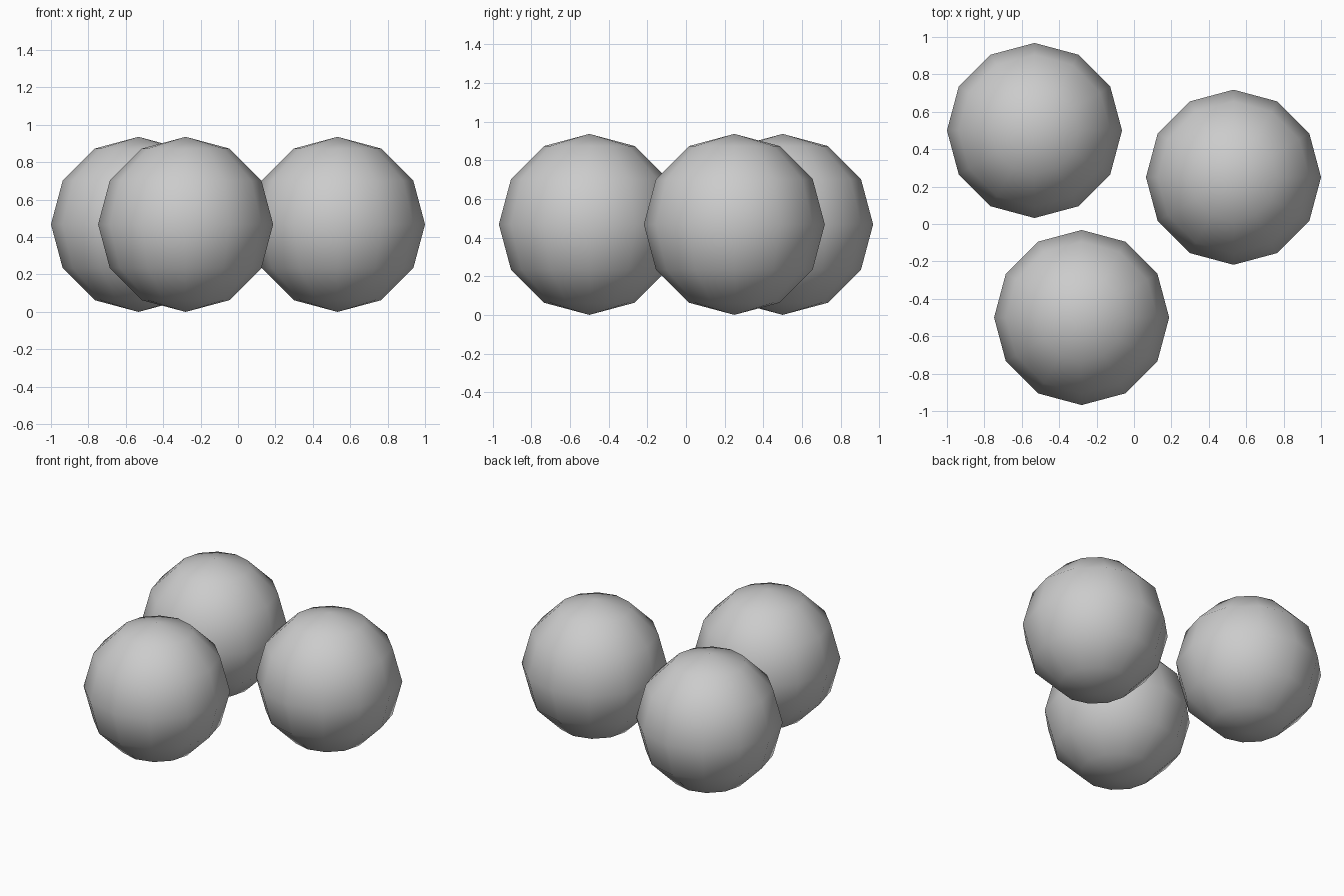
import bpy

cube = bpy.data.objects.get("Cube")
if cube:
    bpy.data.objects.remove(cube, do_unlink=True)

RADIUS = 0.468

# One plain grey for everything
grey = bpy.data.materials.new("plain_grey")
grey.use_nodes = True
colour = (0.6, 0.6, 0.6, 1.0)
grey.diffuse_color = colour
grey.node_tree.nodes["Principled BSDF"].inputs["Base Color"].default_value = colour


def add_ball(name, x, y):
    """Low-poly smooth ball resting on the ground."""
    bpy.ops.mesh.primitive_uv_sphere_add(
        segments=12, ring_count=6, radius=RADIUS, location=(x, y, RADIUS))
    ball = bpy.context.object
    ball.name = name
    ball.data.materials.append(grey)
    bpy.ops.object.shade_smooth()


# Three separate balls
add_ball("back_right_ball", -0.532, 0.5)
add_ball("left_ball", 0.532, 0.25)
add_ball("front_ball", -0.28, -0.5)
